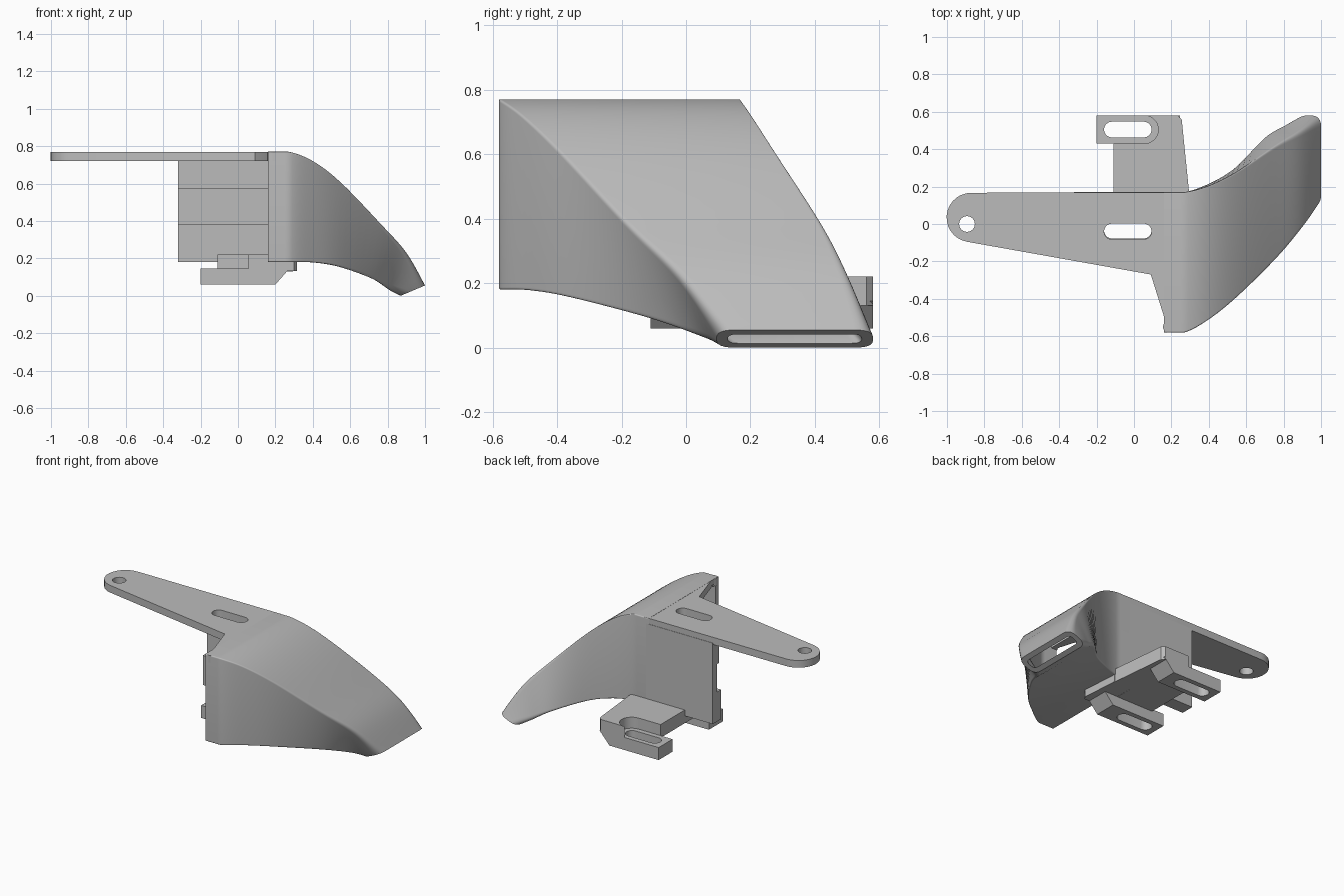
import bpy, bmesh, math
from mathutils import Vector

if "Cube" in bpy.data.objects:
    bpy.data.objects.remove(bpy.data.objects["Cube"])

grey = bpy.data.materials.new("plain_grey")
grey.diffuse_color = (0.5, 0.5, 0.5, 1)
grey.use_nodes = True
grey.node_tree.nodes["Principled BSDF"].inputs["Base Color"].default_value = grey.diffuse_color


def finish(ob, angle=30):
    ob.data.materials.clear()
    ob.data.materials.append(grey)
    bpy.ops.object.select_all(action='DESELECT')
    ob.select_set(True)
    bpy.context.view_layer.objects.active = ob
    bpy.ops.object.shade_smooth_by_angle(angle=math.radians(angle))


def arc(cx, cy, r, a0, a1, n=14):
    return [(cx + r * math.cos(math.radians(a0 + (a1 - a0) * i / n)),
             cy + r * math.sin(math.radians(a0 + (a1 - a0) * i / n))) for i in range(n + 1)]


def slot(cx, cy, half, r):
    return arc(cx + half, cy, r, -90, 90) + arc(cx - half, cy, r, 90, 270)


def plate(name, loops, z0, z1):
    """Flat plate from an outline and hole loops."""
    cu = bpy.data.curves.new(name, 'CURVE')
    cu.dimensions, cu.fill_mode, cu.extrude = '2D', 'BOTH', (z1 - z0) / 2
    for loop in loops:
        sp = cu.splines.new('POLY')
        sp.points.add(len(loop) - 1)
        for p, (x, y) in zip(sp.points, loop):
            p.co = (x, y, 0, 1)
        sp.use_cyclic_u = True
    tmp = bpy.data.objects.new(name + "_outline", cu)
    bpy.context.collection.objects.link(tmp)
    dg = bpy.context.evaluated_depsgraph_get()
    me = bpy.data.meshes.new_from_object(tmp.evaluated_get(dg))
    bpy.data.objects.remove(tmp)
    bm = bmesh.new()
    bm.from_mesh(me)
    bmesh.ops.remove_doubles(bm, verts=bm.verts, dist=1e-4)
    for v in bm.verts:
        v.co.z += (z0 + z1) / 2
    bmesh.ops.recalc_face_normals(bm, faces=bm.faces)
    bm.to_mesh(me)
    bm.free()
    ob = bpy.data.objects.new(name, me)
    bpy.context.collection.objects.link(ob)
    finish(ob)
    return ob


def box(name, x0, x1, y0, y1, z0, z1):
    return plate(name, [[(x0, y0), (x1, y0), (x1, y1), (x0, y1)]], z0, z1)


# Mounting arm with round end, screw hole and slot
arm = arc(-0.87, 0.035, 0.132, 90, 262) + [(0.09, -0.27), (0.165, -0.51)]
arm += arc(0.185, -0.55, 0.03, 130, 270, 8) + [(0.2, -0.58), (0.2, 0.168)]
plate("mounting_arm", [arm, arc(-0.893, 0, 0.042, 0, 345, 23),
                       slot(-0.033, -0.04, 0.085, 0.042)], 0.72, 0.769)

# Back wall with two thicker bands
box("back_wall", -0.32, 0.18, 0.125, 0.17, 0.18, 0.73)
box("upper_wall_band", -0.32, 0.17, 0.105, 0.13, 0.57, 0.73)
box("lower_wall_band", -0.32, 0.17, 0.08, 0.13, 0.18, 0.38)

# Raised deck, notched around both feet slots
rear = [(0.165, 0.165), (0.295, 0.165), (0.255, 0.56), (0.235, 0.58), (0.055, 0.58)]
rear += arc(0.055, 0.505, 0.075, 90, -90) + [(-0.11, 0.43)]
front = [(-0.11, 0.04)] + arc(0.055, -0.035, 0.075, 90, -90) + [(0.165, -0.11)]
plate("raised_deck", [rear + front], 0.13, 0.22)

# Flange under the duct floor
flange = plate("duct_flange", [[(0.14, -0.11), (0.3, -0.11), (0.315, -0.09),
                                (0.297, 0.17), (0.14, 0.17)]], 0.131, 0.185)

# Slotted feet with a sloped inner end
for name, y, x1 in (("rear_foot", 0.505, 0.17), ("front_foot", -0.035, 0.2)):
    hole = slot(-0.033, y, 0.085, 0.042)
    foot = plate(name, [[(-0.2, y - 0.075), (x1, y - 0.075), (x1, y + 0.075), (-0.2, y + 0.075)],
                        hole], 0.06, 0.145)
    for v in foot.data.vertices:
        if v.co.x > 0.15 and v.co.z > 0.1:
            v.co.x += 0.075

# Duct stations: corners top-front, top-back, bottom-back, bottom-front
stations = [
    [(.16, -.58, .77), (.16, .17, .77), (.16, .17, .18), (.16, -.58, .18)],
    [(.27, -.58, .77), (.27, .17, .77), (.27, .17, .18), (.27, -.58, .18)],
    [(.40, -.51, .72), (.40, .205, .72), (.40, .215, .178), (.40, -.49, .178)],
    [(.55, -.39, .605), (.55, .28, .605), (.54, .30, .155), (.54, -.36, .155)],
    [(.757, -.19, .39), (.757, .42, .39), (.70, .465, .10), (.72, -.12, .09)],
    [(.90, -.03, .23), (.89, .50, .24), (.80, .53, .04), (.81, .04, .03)],
    [(1.0, .095, .055), (1.0, .58, .055), (.87, .58, .0), (.87, .095, .0)],
]


def spline(a, b, c, d, t):
    a, b, c, d = map(Vector, (a, b, c, d))
    return 0.5 * (2 * b + (c - a) * t + (2 * a - 5 * b + 4 * c - d) * t * t
                  + (3 * b - a - 3 * c + d) * t ** 3)


def ring(corners, r, inset=0.0):
    """Rounded four-corner section, optionally shrunk inward."""
    dirs = [((corners[i - 1] - c).normalized(), (corners[(i + 1) % 4] - c).normalized())
            for i, c in enumerate(corners)]
    pts = []
    for c, (u, v) in zip(corners, dirs):
        c = c + (u + v) * inset
        p, q = c + u * r, c + v * r
        for k in range(7):
            t = k / 6
            pts.append(p * (1 - t) ** 2 + c * 2 * t * (1 - t) + q * t * t)
    return pts


# Duct shell lofted from the inlet to the flat outlet, with an inner skin
bm = bmesh.new()
outer, inner, last, steps = [], [], len(stations) - 1, 6
for i in range(last * steps + 1):
    k = min(i // steps, last - 1)
    t = i / steps - k
    keys = [stations[max(0, min(last, k + j))] for j in (-1, 0, 1, 2)]
    if k == 0:
        keys[2:] = [keys[2], [(.38, y, z) for _, y, z in keys[2]]]
    corners = [spline(*[s[c] for s in keys], t) for c in range(4)]
    r = 0.008 + 0.05 * (i / (last * steps)) ** 4
    outer.append([bm.verts.new(p) for p in ring(corners, r)])
    inner.append([bm.verts.new(p) for p in ring(corners, r * 0.55, 0.035)])
skins = outer + inner[::-1] + outer[:1]      # closed loop over both ends
for a, b in zip(skins, skins[1:]):
    for j in range(len(a)):
        n = (j + 1) % len(a)
        bm.faces.new((a[j], a[n], b[n], b[j]))
bmesh.ops.recalc_face_normals(bm, faces=bm.faces)
me = bpy.data.meshes.new("air_duct")
bm.to_mesh(me)
bm.free()
duct = bpy.data.objects.new("air_duct", me)
bpy.context.collection.objects.link(duct)
finish(duct, 35)
